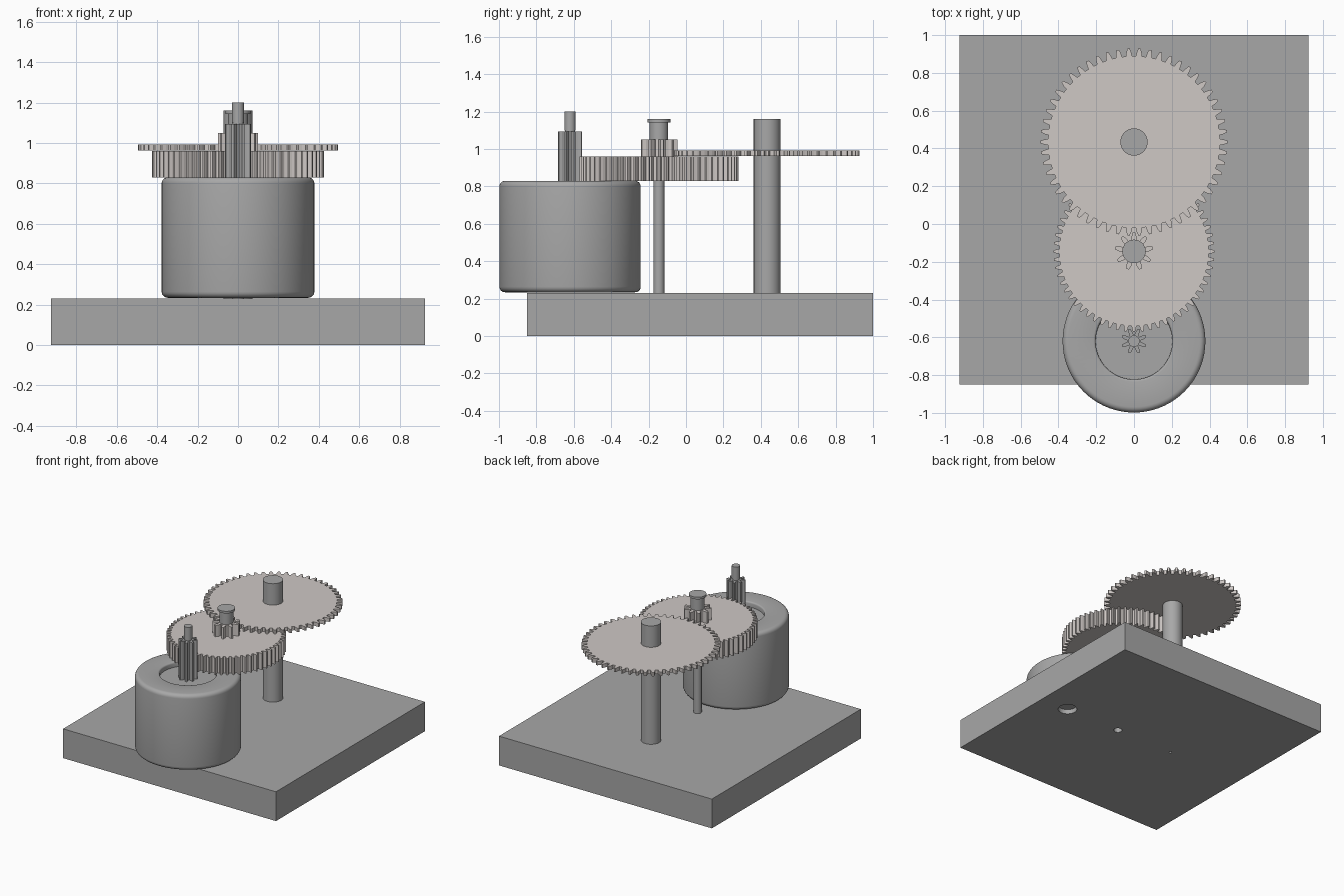
import bpy, bmesh
from math import sin, cos, pi, radians

cube = bpy.data.objects.get("Cube")
if cube:
    bpy.data.objects.remove(cube, do_unlink=True)


def material(name, rgb):
    m = bpy.data.materials.new(name)
    m.use_nodes = True
    colour = (*rgb, 1.0)
    m.diffuse_color = colour
    m.node_tree.nodes["Principled BSDF"].inputs["Base Color"].default_value = colour
    return m


GREY = material("grey metal", (0.39, 0.39, 0.39))
PALE = material("pale warm plastic", (0.62, 0.58, 0.56))


def finish(bm, name, mat, smooth=False):
    bmesh.ops.recalc_face_normals(bm, faces=bm.faces)
    mesh = bpy.data.meshes.new(name)
    bm.to_mesh(mesh)
    bm.free()
    mesh.materials.append(mat)
    obj = bpy.data.objects.new(name, mesh)
    bpy.context.collection.objects.link(obj)
    bpy.ops.object.select_all(action="DESELECT")
    obj.select_set(True)
    bpy.context.view_layer.objects.active = obj
    if smooth:
        bpy.ops.object.shade_smooth_by_angle(angle=radians(35))
    return obj


def lathe(name, mat, x, y, profile, segments=48):
    """Turn a list of (radius, z) points about a vertical axis, closing both ends."""
    bm = bmesh.new()
    rings = []
    for r, z in profile:
        angles = [2 * pi * i / segments for i in range(segments)]
        rings.append([bm.verts.new((x + r * cos(a), y + r * sin(a), z)) for a in angles])
    for low, high in zip(rings, rings[1:]):
        for i in range(segments):
            j = (i + 1) % segments
            bm.faces.new((low[i], low[j], high[j], high[i]))
    bm.faces.new(rings[0])
    bm.faces.new(rings[-1])
    return finish(bm, name, mat, smooth=True)


def gear(name, mat, y, teeth, root, tip, z0, z1, phase=0.0):
    """Spur gear: each tooth is a tapered outline, extruded upward."""
    pitch = 2 * pi / teeth
    mid = (root + tip) / 2
    tooth = [(-0.31, root), (-0.24, mid), (-0.11, tip), (0.11, tip), (0.24, mid), (0.31, root)]
    bm = bmesh.new()
    outline = []
    for k in range(teeth):
        for f, r in tooth:
            a = phase + (k + f) * pitch
            outline.append(bm.verts.new((r * cos(a), y + r * sin(a), z0)))
    face = bm.faces.new(outline)
    top = bmesh.ops.extrude_face_region(bm, geom=[face])["geom"]
    moved = [v for v in top if isinstance(v, bmesh.types.BMVert)]
    bmesh.ops.translate(bm, verts=moved, vec=(0, 0, z1 - z0))
    if not any(f.calc_center_median().z < z0 + 1e-5 for f in bm.faces):
        bm.faces.new(outline)
    return finish(bm, name, mat)


def arc(cx, cz, r, start, end, steps=5):
    """Rounded corner points for a lathe profile, angles in degrees."""
    angles = [radians(start + (end - start) * i / steps) for i in range(steps + 1)]
    return [(cx + r * cos(a), cz + r * sin(a)) for a in angles]


MOTOR_Y, MIDDLE_Y, REAR_Y = -0.62, -0.145, 0.434
BASE_TOP = 0.23

# Base plate with three shallow sockets underneath
bm = bmesh.new()
bmesh.ops.create_cube(bm, size=1)
for v in bm.verts:
    v.co = (v.co.x * 1.85, v.co.y * 1.85 + 0.075, (v.co.z + 0.5) * BASE_TOP)
base = finish(bm, "base_plate", GREY)
for x, r in ((0.69, 0.068), (0.215, 0.03), (-0.28, 0.01)):
    cutter = lathe("socket_cutter", GREY, x, 0.075, [(r, -0.05), (r, 0.035)], 32)
    cutter.hide_render = True
    bpy.context.view_layer.objects.active = base
    cut = base.modifiers.new("socket", "BOOLEAN")
    cut.operation, cut.solver, cut.object = "DIFFERENCE", "EXACT", cutter
    bpy.ops.object.modifier_apply(modifier=cut.name)
    bpy.data.objects.remove(cutter, do_unlink=True)

# Motor can with rounded rims and a recessed top
R, TOP, EDGE = 0.378, 0.83, 0.03
low = BASE_TOP + 0.004
lathe("motor_body", GREY, 0, MOTOR_Y,
      arc(R - EDGE, low + EDGE, EDGE, -90, 0)
      + arc(R - EDGE, TOP - EDGE, EDGE, 0, 90)
      + arc(0.215, TOP - 0.012, 0.012, 90, 180, 3)
      + [(0.203, TOP - 0.04)], 72)

# Motor shaft and its long pinion
lathe("motor_shaft", GREY, 0, MOTOR_Y,
      [(0.026, 0.78), (0.026, 1.1), (0.03, 1.1), (0.03, 1.2)], 32)
gear("motor_pinion", GREY, MOTOR_Y, 8, 0.037, 0.068, 0.785, 1.093, pi / 8)

# Middle post, sleeve and flange
lathe("middle_post", GREY, 0, MIDDLE_Y,
      [(0.029, BASE_TOP - 0.01), (0.029, 0.9), (0.05, 0.9),
       (0.05, 1.143), (0.062, 1.143), (0.062, 1.16)], 40)

# Compound middle gear
gear("middle_gear", PALE, MIDDLE_Y, 60, 0.395, 0.426, 0.83, 0.96)
gear("middle_pinion", PALE, MIDDLE_Y, 9, 0.057, 0.1, 0.955, 1.05, pi / 2)

# Rear post and thin output gear
lathe("rear_post", GREY, 0, REAR_Y, [(0.072, BASE_TOP - 0.01), (0.072, 1.16)])
gear("output_gear", PALE, REAR_Y, 54, 0.455, 0.495, 0.962, 0.992)
